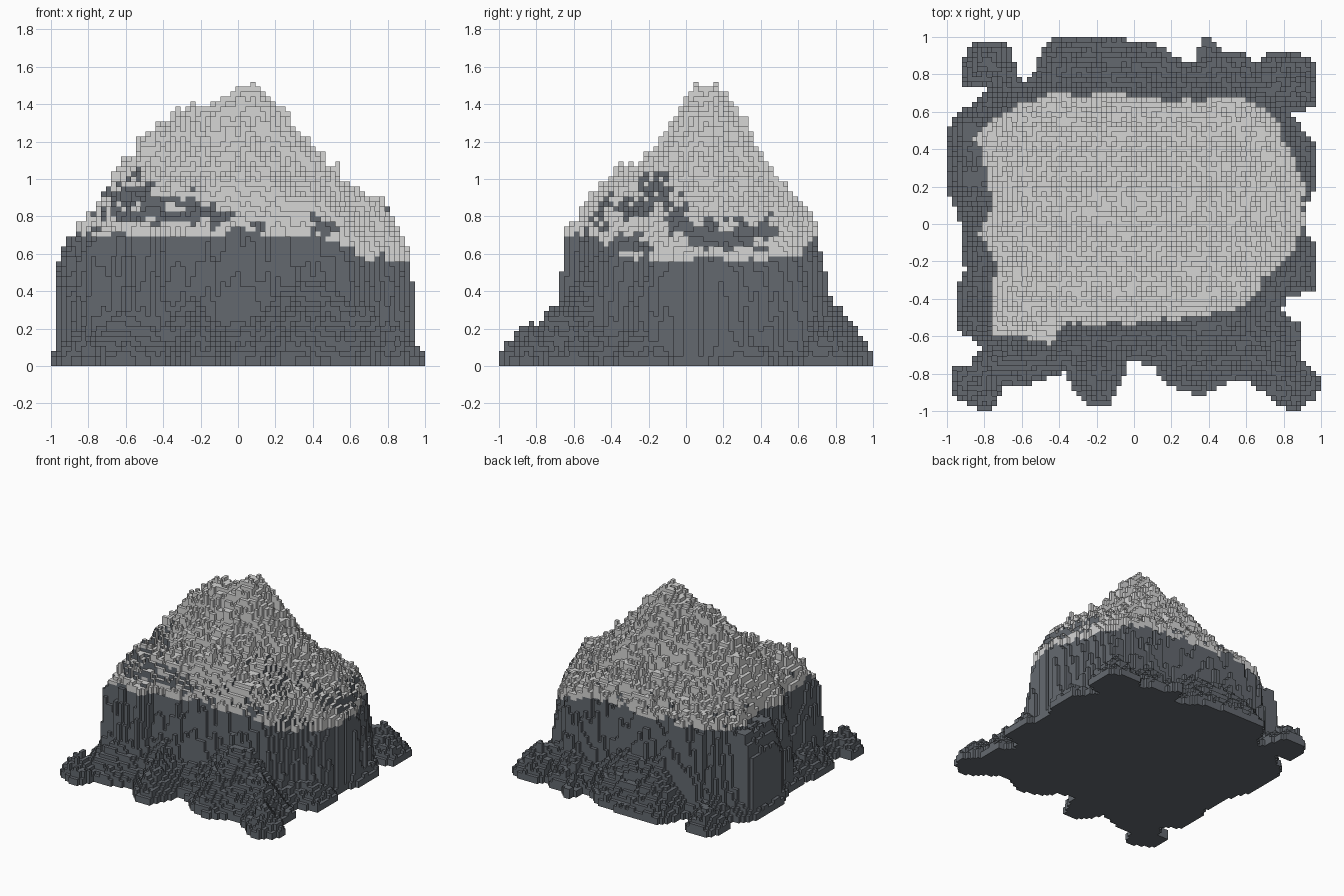
import bpy, bmesh, math
from mathutils import Vector, noise

if "Cube" in bpy.data.objects:
    bpy.data.objects.remove(bpy.data.objects["Cube"])

N = 75            # blocks along each side
S = 2.0 / N       # block size

# Outline of the foot, with its lobes
FOOT = [(-.92, .73), (-.91, .87), (-.86, .98), (-.70, .98), (-.65, .90), (-.62, .78), (-.57, .76),
        (-.53, .82), (-.49, .93), (-.42, 1.), (-.28, 1.), (0, .98), (.15, .95), (.28, .85), (.33, .86),
        (.36, 1.), (.41, 1.), (.45, .93), (.60, .91), (.65, .84), (.72, .92), (.85, .92), (.97, .86),
        (.97, .65), (.90, .61), (.83, .60), (.90, .50), (.97, .42), (.97, .20), (.92, .10), (.92, -.05),
        (.97, -.13), (.97, -.34), (.82, -.39), (.78, -.47), (.88, -.53), (.88, -.72), (1., -.83),
        (.97, -.92), (.88, -1.), (.77, -.97), (.70, -.90), (.60, -.83), (.45, -.86), (.36, -.92),
        (.20, -.87), (.10, -.76), (-.03, -.72), (-.08, -.87), (-.13, -.96), (-.26, -.96), (-.33, -.86),
        (-.37, -.79), (-.60, -.87), (-.70, -.85), (-.76, -.99), (-.84, -.99), (-.98, -.90),
        (-.97, -.77), (-.87, -.75), (-.80, -.65), (-.93, -.58), (-.95, -.36), (-.90, -.25),
        (-.93, .02), (-1., .20), (-1., .50), (-.92, .61), (-.85, .65), (-.77, .75)]
# Outline of the snowy cap
CAP = [(-.78, .55), (-.65, .63), (-.45, .69), (-.1, .70), (.25, .66), (.55, .69), (.72, .61), (.83, .42),
       (.91, .20), (.91, .0), (.86, -.15), (.70, -.29), (.60, -.45), (.30, -.50), (-.1, -.53),
       (-.38, -.55), (-.45, -.63), (-.77, -.59), (-.74, -.2), (-.83, -.05), (-.78, .1), (-.80, .3),
       (-.85, .45)]
# Skyline along x and along y
SKY_X = [(-1, .69), (-.85, .80), (-.65, 1.03), (-.5, 1.21), (-.25, 1.39), (-.1, 1.40), (0, 1.49),
         (.08, 1.51), (.2, 1.38), (.35, 1.19), (.5, 1.04), (.62, .93), (.75, .86), (.9, .73), (1, .60)]
SKY_Y = [(-1, .69), (-.63, .76), (-.45, 1.03), (-.25, 1.06), (-.1, 1.24), (0, 1.44), (.05, 1.52),
         (.1, 1.49), (.17, 1.52), (.25, 1.39), (.35, 1.22), (.45, 1.02), (.6, .86), (.7, .76), (1, .69)]
# Bare rock on the front (x, z, radius x, radius z) and on the +x side (y, z, ...)
FRONT_ROCK = [(-.58, .93, .13, .08), (-.45, .83, .11, .07), (-.62, .83, .08, .05), (-.24, .83, .10, .08),
              (-.09, .80, .07, .05), (.10, .73, .05, .04), (.45, .73, .06, .06)]
SIDE_ROCK = [(-.47, .84, .06, .09), (-.16, .95, .08, .07), (-.26, .85, .08, .05), (-.04, .80, .06, .09),
             (.12, .70, .13, .07), (.28, .70, .13, .07), (.43, .74, .06, .07), (-.3, .66, .12, .05)]


def interp(points, t):
    for (a, u), (b, v) in zip(points, points[1:]):
        if t <= b:
            return u + (v - u) * (t - a) / (b - a)
    return points[-1][1]


def signed_distance(poly, x, y):
    """Distance to the outline, positive inside."""
    inside, best = False, 9.0
    for (ax, ay), (bx, by) in zip(poly, poly[1:] + poly[:1]):
        dx, dy = bx - ax, by - ay
        t = max(0, min(1, ((x - ax) * dx + (y - ay) * dy) / (dx * dx + dy * dy)))
        best = min(best, math.hypot(x - ax - t * dx, y - ay - t * dy))
        if (ay > y) != (by > y) and x < ax + (y - ay) * dx / dy:
            inside = not inside
    return best if inside else -best


def rough(x, y, z, scale):
    return noise.noise(Vector((x * scale + 3.7, y * scale + 1.3, z * scale + 5.1)))


def snow_line(x):
    return .69 - .12 * max(0, min(1, (x - .46) / .24))


def column(x, y):
    """Height of the block column in blocks, and whether it lies in the cap."""
    foot = signed_distance(FOOT, x, y)
    if foot < -.004:
        return 0, False
    cap = signed_distance(CAP, x, y) + .02 * rough(x, y, 0, 9) + .012 * rough(x, y, 1, 29)
    jitter = .05 * rough(x, y, 0, 13) + .08 * rough(x, y, 2, 33)
    line = snow_line(x)
    if cap > 0:
        # Main peak, with a lower shoulder at the front
        base, fx, fy = .66, interp(SKY_X, x), interp(SKY_Y, y)
        product = base + max(0, fx - base) * max(0, fy - base) / (1.52 - base)
        h = .92 * product + .08 * min(fx, fy)
        h = max(h, 1.02 - 1.2 * math.hypot(x + .58, y + .38))
        h += jitter * max(.25, min(1, (1.52 - h) / .2))
        h = min(h, line + .05 + 2 * cap + .5 * jitter, 1.52)
        h = max(h, line + .02 + .5 * abs(jitter))
    else:
        # Steep cliff, with a ledge on the -x side, above the sloping foot
        if foot < .02:
            cliff = 0
        elif x < -.75 and .05 < y < .56:
            cliff = line - 3.5 * max(0, -x - .91) - 2 * max(0, .2 - y) + .8 * jitter
        else:
            cliff = line + 8 * cap + 3 * jitter
        skirt = min(.46, .05 + 1.35 * max(0, foot) + .6 * jitter)
        h = min(max(cliff, skirt), line - .005)
    return max(2, round(h / S)), cap > 0


def is_snow_side(x, y, z, facing):
    if z < snow_line(x) + .09 * max(0, rough(x, y, z, 10)):
        return False
    grain = 1.3 * rough(x, y, z, 17)
    if facing == "front" and y < 0:
        spots, u = FRONT_ROCK, x
    elif facing == "right" and x > 0:
        spots, u = SIDE_ROCK, y
    else:
        return z > .85 or grain < .6
    return all(math.hypot((u - a) / ra, (z - b) / rb) + grain > .95 for a, b, ra, rb in spots)


def material(name, color):
    m = bpy.data.materials.new(name)
    m.use_nodes = True
    m.diffuse_color = color
    m.node_tree.nodes["Principled BSDF"].inputs["Base Color"].default_value = color
    return m


# Column heights
mid = [-1 + S * (i + .5) for i in range(N)]
cols = {(i, j): column(mid[i], mid[j]) for i in range(N) for j in range(N)}

bm = bmesh.new()
verts = {}


def quad(corners, mat):
    vs = []
    for c in corners:
        if c not in verts:
            verts[c] = bm.verts.new((c[0] * S - 1, c[1] * S - 1, c[2] * S))
        vs.append(verts[c])
    bm.faces.new(vs).material_index = mat


SIDES = [("front", 0, -1), ("right", 1, 0), ("back", 0, 1), ("left", -1, 0)]
for (i, j), (h, in_cap) in cols.items():
    if not h:
        continue
    # Column top and underside
    ring = [(i, j), (i + 1, j), (i + 1, j + 1), (i, j + 1)]
    quad([(a, b, h) for a, b in ring], int(in_cap))
    quad([(a, b, 0) for a, b in reversed(ring)], 0)
    # Exposed sides, one block at a time
    for k, (facing, di, dj) in enumerate(SIDES):
        (ax, ay), (bx, by) = ring[k], ring[(k + 1) % 4]
        low = cols.get((i + di, j + dj), (0, False))[0]
        for z in range(low, h):
            snow = in_cap and is_snow_side(mid[i], mid[j], (z + .5) * S, facing)
            quad([(ax, ay, z), (bx, by, z), (bx, by, z + 1), (ax, ay, z + 1)], int(snow))

mesh = bpy.data.meshes.new("mountain")
bm.to_mesh(mesh)
bm.free()
mesh.materials.append(material("slate rock", (.127, .141, .159, 1)))
mesh.materials.append(material("grey snow", (.67, .67, .665, 1)))
mountain = bpy.data.objects.new("mountain", mesh)
bpy.context.collection.objects.link(mountain)
